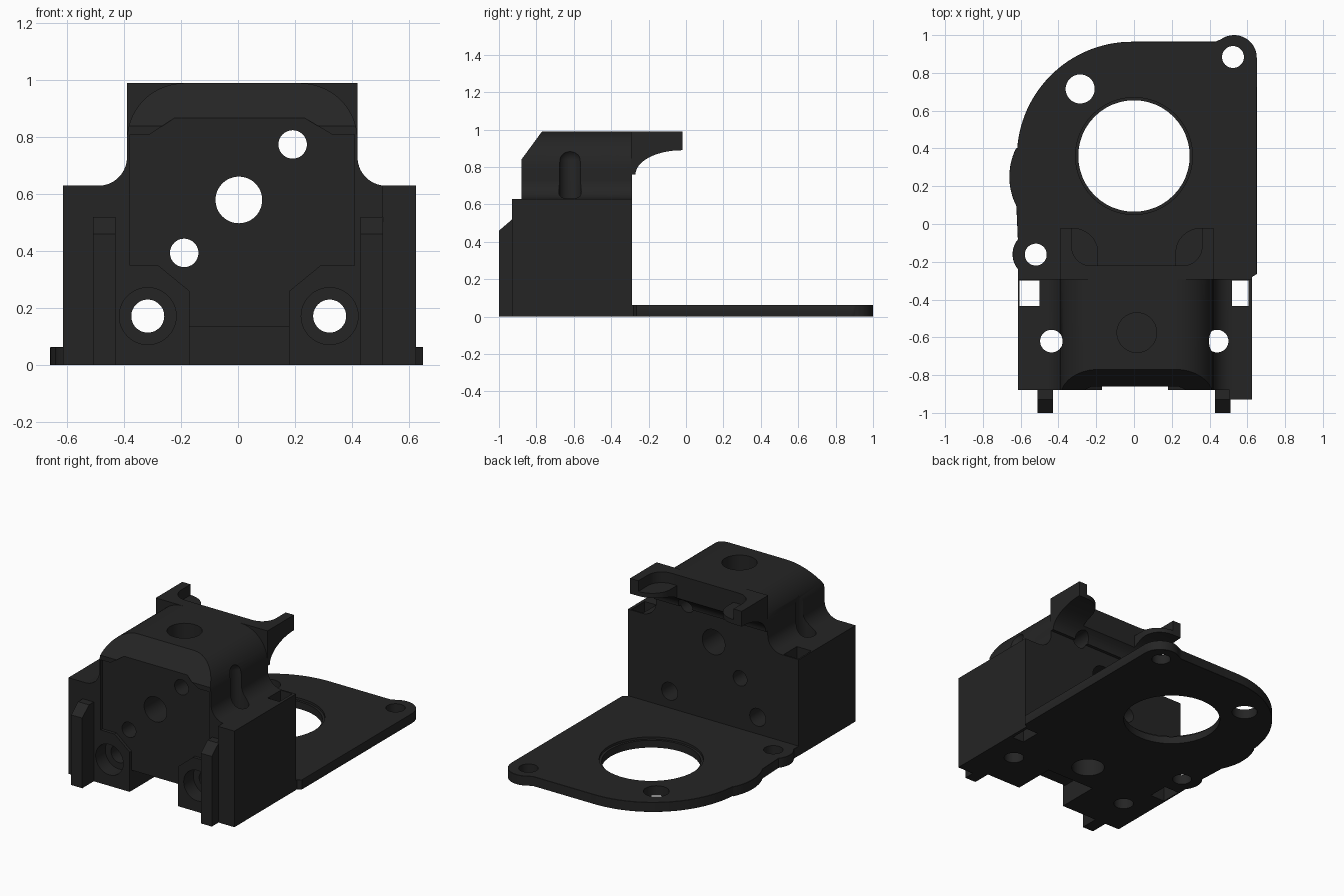
import bpy, bmesh, math
from mathutils import Vector

if "Cube" in bpy.data.objects:
    bpy.data.objects.remove(bpy.data.objects["Cube"])

mat = bpy.data.materials.new("dark_grey")
mat.diffuse_color = (0.018, 0.018, 0.018, 1)
mat.use_nodes = True
mat.node_tree.nodes["Principled BSDF"].inputs["Base Color"].default_value = mat.diffuse_color

# axis -> how a profile point (a, b) and depth c become x, y, z
MAP = {'x': lambda a, b, c: (c, a, b),
       'y': lambda a, b, c: (a, c, b),
       'z': lambda a, b, c: (a, b, c)}


def arc(cx, cy, rx, a0, a1, n=14, ry=None):
    ry = rx if ry is None else ry
    out = []
    for i in range(n + 1):
        t = math.radians(a0 + (a1 - a0) * i / n)
        out.append((cx + rx * math.cos(t), cy + ry * math.sin(t)))
    return out


def prism(name, pts, axis, lo, hi):
    """Extrude a closed profile along an axis."""
    bm = bmesh.new()
    rings = [[bm.verts.new(MAP[axis](a, b, c)) for a, b in pts] for c in (lo, hi)]
    n = len(pts)
    bm.faces.new(rings[0])
    bm.faces.new(rings[1])
    for i in range(n):
        j = (i + 1) % n
        bm.faces.new((rings[0][i], rings[0][j], rings[1][j], rings[1][i]))
    bmesh.ops.recalc_face_normals(bm, faces=bm.faces)
    me = bpy.data.meshes.new(name)
    bm.to_mesh(me)
    bm.free()
    me.materials.append(mat)
    ob = bpy.data.objects.new(name, me)
    bpy.context.collection.objects.link(ob)
    return ob


def rod(cx, cy, r, axis, lo, hi):
    return prism("rod", arc(cx, cy, r, 0, 352.5, 47), axis, lo, hi)


def box(x0, x1, y0, y1, z0, z1):
    return prism("block", [(x0, y0), (x1, y0), (x1, y1), (x0, y1)], 'z', z0, z1)


def combine(ob, tool, op):
    """Apply a boolean and discard the tool."""
    m = ob.modifiers.new("bool", 'BOOLEAN')
    m.operation, m.solver, m.object = op, 'EXACT', tool
    bpy.ops.object.select_all(action='DESELECT')
    bpy.context.view_layer.objects.active = ob
    ob.select_set(True)
    bpy.ops.object.modifier_apply(modifier=m.name)
    bpy.data.objects.remove(tool, do_unlink=True)


def cut(ob, tool):
    combine(ob, tool, 'DIFFERENCE')


def add(ob, tool):
    combine(ob, tool, 'UNION')


# Housing: wide base, concave shoulders, rounded crown
profile = [(-0.615, 0), (0.625, 0), (0.625, 0.63)]
profile += arc(0.52, 0.73, 0.1, 270, 180)
profile += arc(0.22, 0.79, 0.2, 0, 90)
profile += arc(-0.19, 0.79, 0.2, 90, 180)
profile += arc(-0.49, 0.73, 0.1, 0, -90)
profile += [(-0.615, 0.63)]
housing = prism("housing", profile, 'y', -0.88, -0.29)

# Sloped front of the crown
cut(housing, prism("slope", [(-0.88, 0.84), (-0.77, 0.99), (-0.77, 1.1), (-1, 1.1), (-1, 0.84)],
                   'x', -0.7, 0.7))
# Shallow front panel between the screw bosses
cut(housing, prism("panel", [(-0.17, -0.1), (0.18, -0.1), (0.18, 0.26), (0.29, 0.35), (0.41, 0.35),
                             (0.41, 0.81), (0.33, 0.81), (0.23, 0.87), (-0.22, 0.87),
                             (-0.31, 0.81), (-0.38, 0.81), (-0.38, 0.35), (-0.28, 0.35),
                             (-0.17, 0.26)], 'y', -1, -0.86))
# Deep notch at the bottom of the panel
cut(housing, box(-0.17, 0.18, -1, -0.6, -0.1, 0.135))
# Right front wall and the two guide ribs
add(housing, box(0.505, 0.625, -0.93, -0.8, 0, 0.63))
for x0, x1 in ((-0.51, -0.43), (0.43, 0.51)):
    add(housing, prism("rib", [(-0.8, 0), (-1, 0), (-1, 0.46), (-0.93, 0.52), (-0.8, 0.52)],
                       'x', x0, x1))

# Rear bracket with two curved ears
side = [(-0.295, 0.76)] + arc(-0.02, 0.76, 0.25, 180, 90, 14, 0.13) + [(-0.02, 0.99), (-0.295, 0.99)]
bracket = prism("bracket", side, 'x', -0.39, 0.42)
opening = [(-0.19, -0.22), (0.22, -0.22)]
opening += arc(0.36, -0.15, 0.14, 180, 90, 12, 0.13) + [(0.36, 0.1), (-0.33, 0.1)]
opening += arc(-0.33, -0.15, 0.14, 90, 0, 12, 0.13)
cut(bracket, prism("opening", opening, 'z', 0.5, 1.2))
pocket = [(-0.33, 0.1)] + arc(-0.23, -0.12, 0.1, 180, 270, 10) + arc(0.26, -0.12, 0.1, 270, 360, 10) + [(0.36, 0.1)]
cut(bracket, prism("pocket", pocket, 'z', 0.92, 1.2))
add(housing, bracket)

# Front to back bores
for x, z, r in ((0.003, 0.58, 0.082), (0.192, 0.775, 0.05), (-0.189, 0.394, 0.05),
                (-0.317, 0.172, 0.058), (0.322, 0.172, 0.058)):
    cut(housing, rod(x, z, r, 'y', -1.2, 0.2))
# Counterbores for the low screws
for x in (-0.317, 0.322):
    cut(housing, rod(x, 0.172, 0.1, 'y', -1.2, -0.78))
# Vertical screw channels with rounded tops, and square slots
for x in (-0.437, 0.44):
    channel = [(0, -0.1), (0.06, -0.1)]
    cut(housing, rod(x, -0.62, 0.06, 'z', -0.1, 0.84))
    bpy.ops.mesh.primitive_uv_sphere_add(segments=32, ring_count=16, radius=0.0605,
                                         location=(x, -0.62, 0.84))
    cut(housing, bpy.context.object)
for x0, x1 in ((-0.605, -0.5), (0.52, 0.605)):
    cut(housing, box(x0, x1, -0.435, -0.3, -0.1, 0.9))
# Blind sockets in the crown and underside
cut(housing, rod(0.015, -0.575, 0.105, 'z', 0.75, 1.2))
cut(housing, rod(0.015, -0.42, 0.1, 'z', -0.1, 0.2))

# Motor plate
outline = [(-0.615, -0.3), (0.625, -0.3), (0.625, -0.28), (0.65, -0.265), (0.65, 0.88)]
outline += arc(0.53, 0.88, 0.12, 0, 125, 18)
outline += [(0.43, 0.965)] + arc(-0.01, 0.355, 0.61, 90, 176, 30)
outline += arc(-0.32, 0.25, 0.34, 153, 207, 14)
outline += [(-0.615, -0.08)] + arc(-0.52, -0.16, 0.123, 140, 220, 12) + [(-0.615, -0.245)]
plate = prism("motor_plate", outline, 'z', 0, 0.063)
bev = plate.modifiers.new("edge", 'BEVEL')
bev.width, bev.segments, bev.angle_limit = 0.008, 1, math.radians(60)
bpy.context.view_layer.objects.active = plate
bpy.ops.object.modifier_apply(modifier=bev.name)
for x, y, r in ((0, 0.36, 0.295), (-0.285, 0.715, 0.077), (0.524, 0.884, 0.058), (-0.52, -0.162, 0.058)):
    cut(plate, rod(x, y, r, 'z', -0.1, 0.2))
# Shallow seat round the large opening
cut(plate, rod(0, 0.36, 0.31, 'z', 0.048, 0.2))

# Keep edges sharp on smooth curves
for ob in (housing, plate):
    ob.data.materials.clear()
    ob.data.materials.append(mat)
    for p in ob.data.polygons:
        p.material_index = 0
    bpy.ops.object.select_all(action='DESELECT')
    ob.select_set(True)
    bpy.context.view_layer.objects.active = ob
    bpy.ops.object.shade_smooth_by_angle(angle=math.radians(30))
